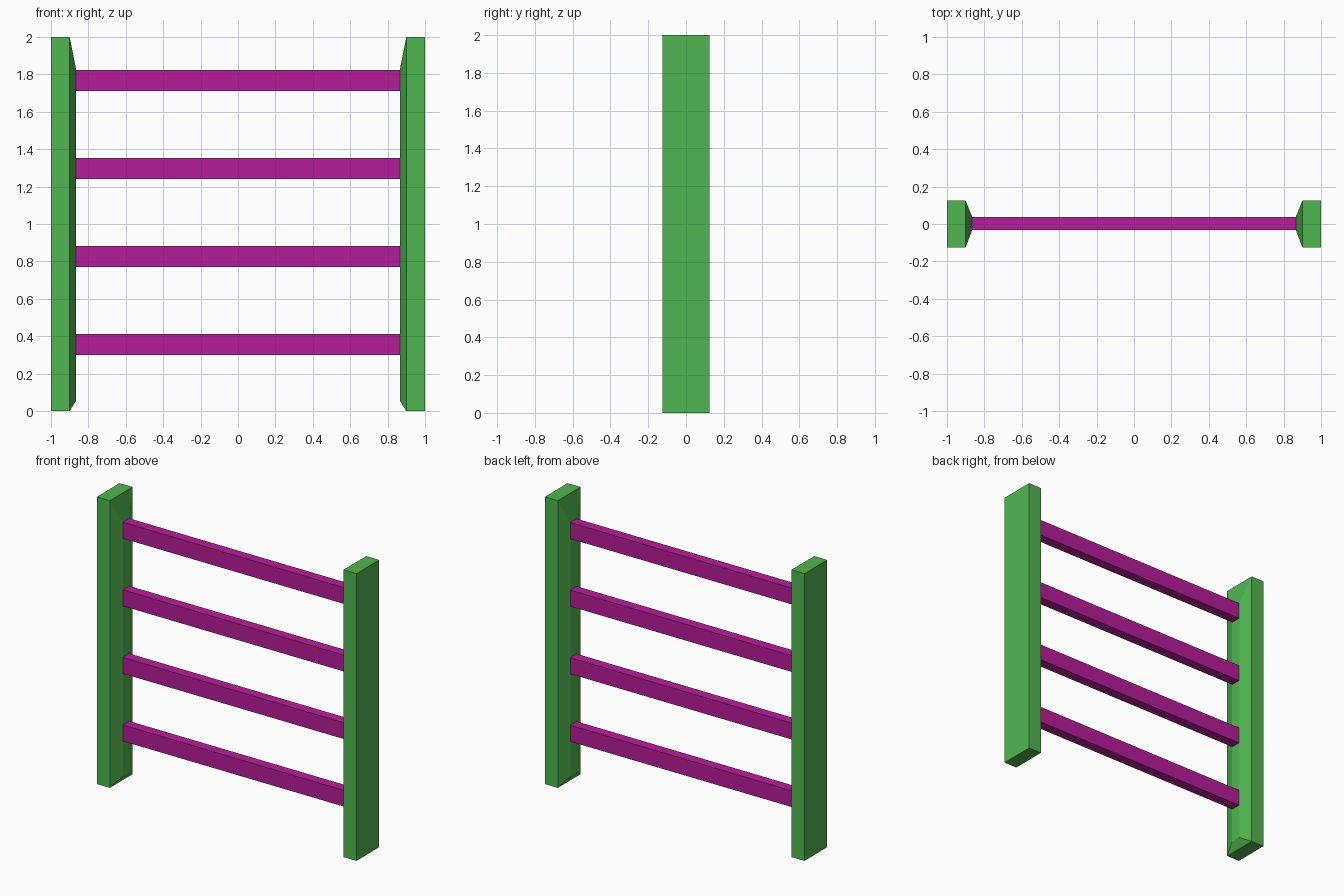
import bpy, bmesh

if "Cube" in bpy.data.objects:
    bpy.data.objects.remove(bpy.data.objects["Cube"])


def material(name, color):
    m = bpy.data.materials.new(name)
    m.diffuse_color = color
    m.use_nodes = True
    m.node_tree.nodes["Principled BSDF"].inputs["Base Color"].default_value = m.diffuse_color
    return m


def loft(name, sections, mat):
    """Join (x, y0, y1, z0, z1) rectangles along x into a closed solid."""
    bm = bmesh.new()
    rings = [[bm.verts.new((x, y, z)) for y, z in
              ((y0, z0), (y1, z0), (y1, z1), (y0, z1))]
             for x, y0, y1, z0, z1 in sections]
    for a, b in zip(rings, rings[1:]):
        for i in range(4):
            j = (i + 1) % 4
            bm.faces.new((a[i], a[j], b[j], b[i]))
    bm.faces.new(rings[0])
    bm.faces.new(rings[-1])
    bmesh.ops.recalc_face_normals(bm, faces=bm.faces)
    mesh = bpy.data.meshes.new(name)
    bm.to_mesh(mesh)
    bm.free()
    mesh.materials.append(mat)
    obj = bpy.data.objects.new(name, mesh)
    bpy.context.collection.objects.link(obj)
    return obj


green = material("green", (0.08, 0.47, 0.08, 1))
magenta = material("magenta", (0.47, 0.012, 0.32, 1))

INNER = 0.865          # x of the raised inner faces
Y0, Y1 = -0.032, 0.038  # rung depth

# Upright posts with a tapered raised inner face
for side, label in ((-1, "left_post"), (1, "right_post")):
    loft(label, [(side * 1.0, -0.125, 0.125, 0, 2),
                 (side * 0.9, -0.125, 0.125, 0, 2),
                 (side * INNER, Y0, Y1, 0.056, 1.824)], green)

# Four evenly spaced rungs
for i in range(4):
    z = 0.299 + 0.4705 * i
    loft(f"rung_{i + 1}", [(-INNER, Y0, Y1, z, z + 0.1135),
                           (INNER, Y0, Y1, z, z + 0.1135)], magenta)
